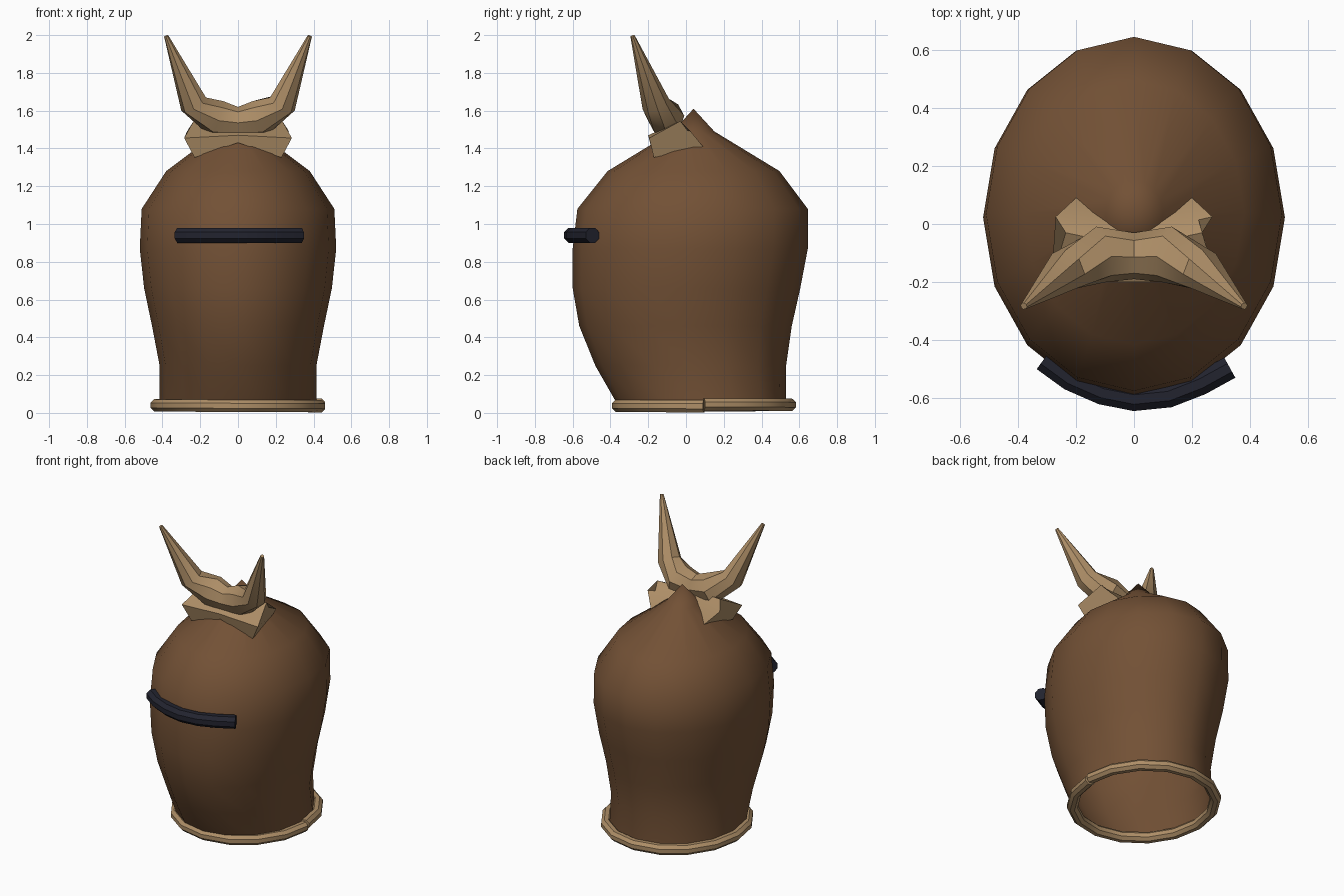
import bpy, bmesh, math
from mathutils import Vector

if "Cube" in bpy.data.objects:
    bpy.data.objects.remove(bpy.data.objects["Cube"], do_unlink=True)


def material(name, rgb):
    m = bpy.data.materials.new(name)
    m.use_nodes = True
    m.diffuse_color = (*rgb, 1)
    bsdf = next(n for n in m.node_tree.nodes if n.type == "BSDF_PRINCIPLED")
    bsdf.inputs["Base Color"].default_value = (*rgb, 1)
    return m


brown = material("brown hide", (0.17, 0.082, 0.036))
tan = material("tan horn", (0.42, 0.27, 0.135))
navy = material("dark navy", (0.016, 0.017, 0.028))


def loft(name, rings, mat, cap_ends=True, tip=None, angle=40):
    """Skin a list of vertex rings; optionally cap both ends or close on a tip."""
    bm = bmesh.new()
    rows = [[bm.verts.new(p) for p in ring] for ring in rings]
    n = len(rows[0])
    for a, b in zip(rows, rows[1:]):
        for i in range(n):
            j = (i + 1) % n
            bm.faces.new((a[i], a[j], b[j], b[i]))
    if tip:
        t = bm.verts.new(tip)
        for i in range(n):
            bm.faces.new((rows[-1][i], rows[-1][(i + 1) % n], t))
    if cap_ends:
        bm.faces.new(rows[0])
        bm.faces.new(rows[-1])
    bmesh.ops.recalc_face_normals(bm, faces=bm.faces)
    me = bpy.data.meshes.new(name)
    bm.to_mesh(me)
    bm.free()
    me.materials.append(mat)
    ob = bpy.data.objects.new(name, me)
    bpy.context.collection.objects.link(ob)
    bpy.ops.object.select_all(action="DESELECT")
    ob.select_set(True)
    bpy.context.view_layer.objects.active = ob
    bpy.ops.object.shade_smooth_by_angle(angle=math.radians(angle))
    return ob


def tube(name, path, radii, mat, sides=8, up=Vector((0, 0, 1))):
    """Round tube along a path with a radius at each point."""
    pts = [Vector(p) for p in path]
    rings = []
    for k, p in enumerate(pts):
        t = (pts[min(k + 1, len(pts) - 1)] - pts[max(k - 1, 0)]).normalized()
        side = t.cross(up).normalized()
        high = side.cross(t)
        turns = [math.tau * (i + 0.5) / sides for i in range(sides)]
        rings.append([p + radii[k] * (side * math.cos(a) + high * math.sin(a)) for a in turns])
    return loft(name, rings, mat)


def oval(z, rx, front, back, n=16):
    cy, ry = (front + back) / 2, (back - front) / 2
    return [(rx * math.sin(math.tau * i / n), cy + ry * math.cos(math.tau * i / n), z)
            for i in range(n)]


# Hood: open-bottomed shell of oval sections (height, half width, front, back)
sections = [
    (0.04, 0.415, -0.36, 0.53), (0.25, 0.415, -0.48, 0.53),
    (0.46, 0.455, -0.565, 0.56), (0.66, 0.497, -0.6, 0.605),
    (0.87, 0.52, -0.6, 0.645), (1.08, 0.51, -0.575, 0.645),
    (1.28, 0.38, -0.415, 0.495), (1.49, 0.1, -0.07, 0.15),
]
loft("hood", [oval(*s) for s in sections], brown, cap_ends=False,
     tip=(0, 0.04, 1.61), angle=60)

# Rim: tube around the opening whose ends meet at a seam on the left
steps = 16
rim = []
for i in range(steps + 1):
    a = math.tau * i / steps
    rim.append((0.43 * math.cos(a), 0.095 + 0.455 * math.sin(a), 0.045 - 0.01 * i / steps))
tube("rim", rim, [0.035] * len(rim), tan)

# Visor: bent dark bar across the front
visor = [(-0.312, -0.468, 0.94), (-0.22, -0.535, 0.94), (-0.11, -0.583, 0.94),
         (0, -0.605, 0.94), (0.12, -0.593, 0.94), (0.23, -0.55, 0.94), (0.33, -0.495, 0.94)]
tube("visor", visor, [0.043] * len(visor), navy)

# Horns: one tapered tube from tip to tip (point, radius), mirrored about the middle
half = [((0.115, -0.105, 1.56), 0.098), ((0.235, -0.16, 1.635), 0.075),
        ((0.38, -0.283, 1.995), 0.012)]
mirrored = [((-p[0], p[1], p[2]), r) for p, r in reversed(half)]
whole = mirrored + [((0, -0.11, 1.54), 0.08)] + half
tube("horns", [p for p, r in whole], [r for p, r in whole], tan, up=Vector((0, -1, 0.35)))

# Ears: flared five-sided flaps spreading from the middle under the horns
root = [(0, -0.19, 1.43), (0, -0.2, 1.47), (0, -0.08, 1.52), (0, -0.03, 1.52), (0, 0, 1.45)]
flare = [(0.23, -0.17, 1.352), (0.285, -0.195, 1.455), (0.235, -0.03, 1.545),
         (0.27, 0.025, 1.49), (0.2, 0.09, 1.41)]
for name, s in (("left_ear", 1), ("right_ear", -1)):
    loft(name, [root, [(s * x, y, z) for x, y, z in flare]], tan, angle=30)
